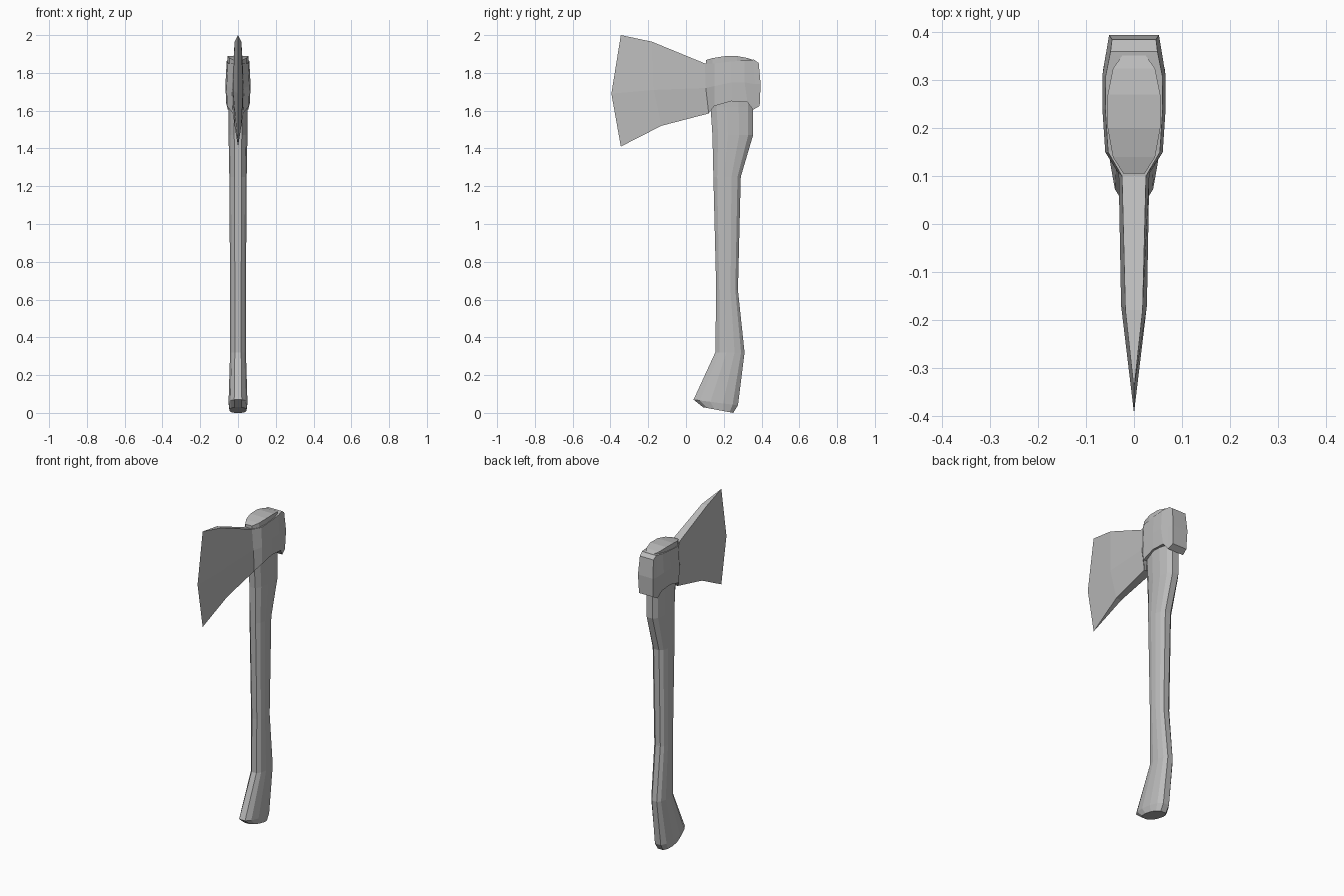
import bpy
import bmesh

cube = bpy.data.objects.get("Cube")
if cube:
    bpy.data.objects.remove(cube, do_unlink=True)

# One plain grey for the whole tool
grey = bpy.data.materials.new("plain grey")
grey.use_nodes = True
colour = (0.5, 0.5, 0.5, 1)
grey.diffuse_color = colour
grey.node_tree.nodes["Principled BSDF"].inputs["Base Color"].default_value = colour


def loft(name, halves):
    """Skin mirrored half sections; each is a list of (half width, y, z)."""
    bm = bmesh.new()
    rings = []
    for half in halves:
        right = [bm.verts.new((x, y, z)) for x, y, z in half]
        left = [bm.verts.new((-x, y, z)) for x, y, z in half]
        rings.append(right + left[::-1])
    count = len(rings[0])
    for a, b in zip(rings, rings[1:]):
        for i in range(count):
            j = (i + 1) % count
            bm.faces.new((a[i], a[j], b[j], b[i]))
    # Close both ends with strips running from side to side
    for ring in (rings[0], rings[-1]):
        for i in range(count // 2 - 1):
            bm.faces.new((ring[i], ring[i + 1], ring[-2 - i], ring[-1 - i]))
    bmesh.ops.remove_doubles(bm, verts=bm.verts, dist=0.0005)
    bmesh.ops.recalc_face_normals(bm, faces=bm.faces)
    mesh = bpy.data.meshes.new(name)
    bm.to_mesh(mesh)
    bm.free()
    mesh.materials.append(grey)
    obj = bpy.data.objects.new(name, mesh)
    bpy.context.collection.objects.link(obj)
    return obj


# Handle: rounded section as (depth fraction, width fraction, crown height)
section = [(0, .4, 0), (.14, .8, .01), (.38, 1, .02),
           (.66, 1, .021), (.88, .8, .011), (1, .4, 0)]

# Handle levels: front y, front z, back y, back z, half width
levels = [
    (.09, .03, .25, 0, .045),
    (.04, .07, .275, .04, .05),
    (.155, .32, .31, .32, .042),
    (.16, .65, .275, .65, .042),
    (.145, 1.25, .29, 1.25, .046),
    (.14, 1.47, .355, 1.47, .05),
    (.13, 1.62, .355, 1.62, .05),
    (.105, 1.84, .355, 1.84, .055),
    (.105, 1.868, .355, 1.868, .055),
]
handle = []
for n, (yf, zf, yb, zb, w) in enumerate(levels):
    crown = n == len(levels) - 1
    handle.append([(w * k, yf + (yb - yf) * t, zf + (zb - zf) * t + crown * c)
                   for t, k, c in section])
loft("handle", handle)

# Axe head: top, middle and bottom of each station from cutting edge to poll
head = [
    [(0, -.345, 2), (0, -.395, 1.69), (0, -.345, 1.41)],
    [(.018, -.18, 1.965), (.027, -.17, 1.71), (.018, -.13, 1.52)],
    [(.025, .1, 1.85), (.032, .105, 1.72), (.027, .12, 1.585)],
    [(.054, .15, 1.85), (.06, .15, 1.73), (.058, .15, 1.625)],
    [(.06, .24, 1.86), (.066, .24, 1.75), (.064, .24, 1.65)],
    [(.059, .31, 1.866), (.066, .31, 1.75), (.064, .325, 1.645)],
    [(.049, .36, 1.87), (.057, .365, 1.74), (.054, .355, 1.605)],
    [(.046, .385, 1.852), (.052, .395, 1.74), (.048, .39, 1.625)],
]
loft("axe_head", head)
